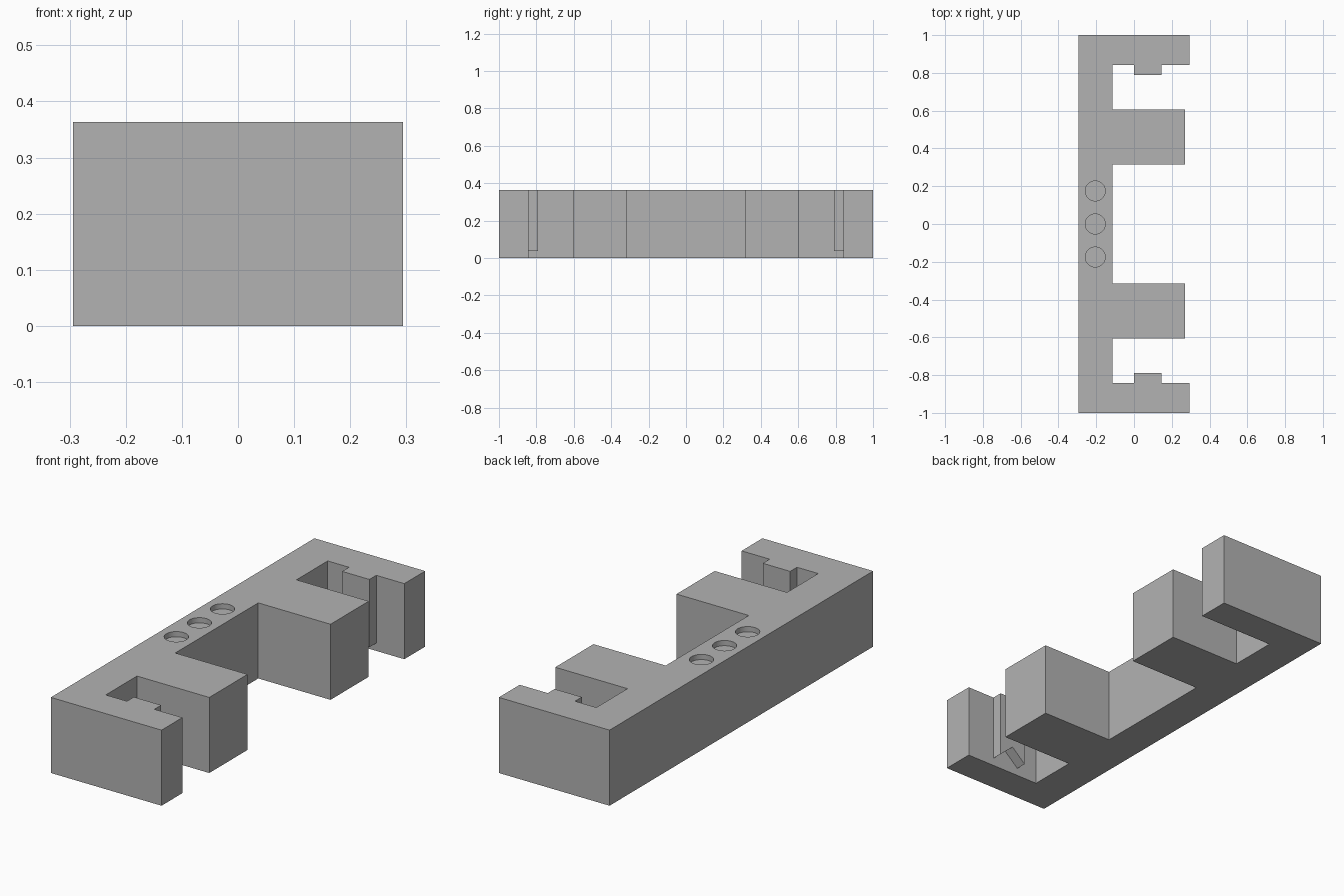
import bpy
import bmesh
import math

HEIGHT = 0.363

if "Cube" in bpy.data.objects:
    bpy.data.objects.remove(bpy.data.objects["Cube"], do_unlink=True)

grey = bpy.data.materials.new("plain grey")
grey.use_nodes = True
colour = (0.45, 0.45, 0.45, 1)
grey.diffuse_color = colour
grey.node_tree.nodes["Principled BSDF"].inputs["Base Color"].default_value = colour


def extrude(name, points, direction):
    """Make a solid by sweeping a flat outline along a direction."""
    bm = bmesh.new()
    face = bm.faces.new([bm.verts.new(p) for p in points])
    swept = bmesh.ops.extrude_face_region(bm, geom=[face])["geom"]
    moved = [v for v in swept if isinstance(v, bmesh.types.BMVert)]
    bmesh.ops.translate(bm, verts=moved, vec=direction)
    bmesh.ops.recalc_face_normals(bm, faces=bm.faces)
    mesh = bpy.data.meshes.new(name)
    bm.to_mesh(mesh)
    bm.free()
    mesh.materials.append(grey)
    obj = bpy.data.objects.new(name, mesh)
    bpy.context.collection.objects.link(obj)
    return obj


def cut(target, cutter):
    mod = target.modifiers.new("cut " + cutter.name, "BOOLEAN")
    mod.operation = "DIFFERENCE"
    mod.solver = "EXACT"
    mod.object = cutter
    cutter.hide_render = True
    cutter.hide_viewport = True
    cutter.display_type = "WIRE"


# Outline of the back half: spine, wide finger, end arm with its tooth
spine, finger, arm = -0.113, 0.271, 0.294
half = [
    (spine, 0.315), (finger, 0.315), (finger, 0.605), (spine, 0.605),
    (spine, 0.842), (0, 0.842), (0, 0.79), (0.145, 0.79), (0.145, 0.842),
    (arm, 0.842), (arm, 1), (-arm, 1),
]
outline = half + [(x, -y) for x, y in reversed(half)]
bracket = extrude("bracket", [(x, y, 0) for x, y in outline], (0, 0, HEIGHT))

# Pointed notch under each tooth
for side, y in (("back", 0.78), ("front", -0.842)):
    notch = [(-0.04, y, -0.01), (0.185, y, -0.01), (0.185, y, 0.002),
             (0.0725, y, 0.102), (-0.04, y, 0.002)]
    cut(bracket, extrude(side + "_tooth_notch", notch, (0, 0.062, 0)))

# Shallow round recesses along the spine
for i in (-1, 0, 1):
    ring = [(-0.205 + 0.053 * math.cos(a), 0.175 * i + 0.053 * math.sin(a), HEIGHT - 0.025)
            for a in (math.tau * k / 48 for k in range(48))]
    cut(bracket, extrude("recess_%d" % (i + 2), ring, (0, 0, 0.05)))

# Smooth the recess walls, keep every corner sharp
bpy.ops.object.select_all(action="DESELECT")
bracket.select_set(True)
bpy.context.view_layer.objects.active = bracket
for mod in list(bracket.modifiers):
    cutter = mod.object
    bpy.ops.object.modifier_apply(modifier=mod.name)
    bpy.data.objects.remove(cutter, do_unlink=True)
bpy.ops.object.shade_smooth_by_angle(angle=math.radians(30))
